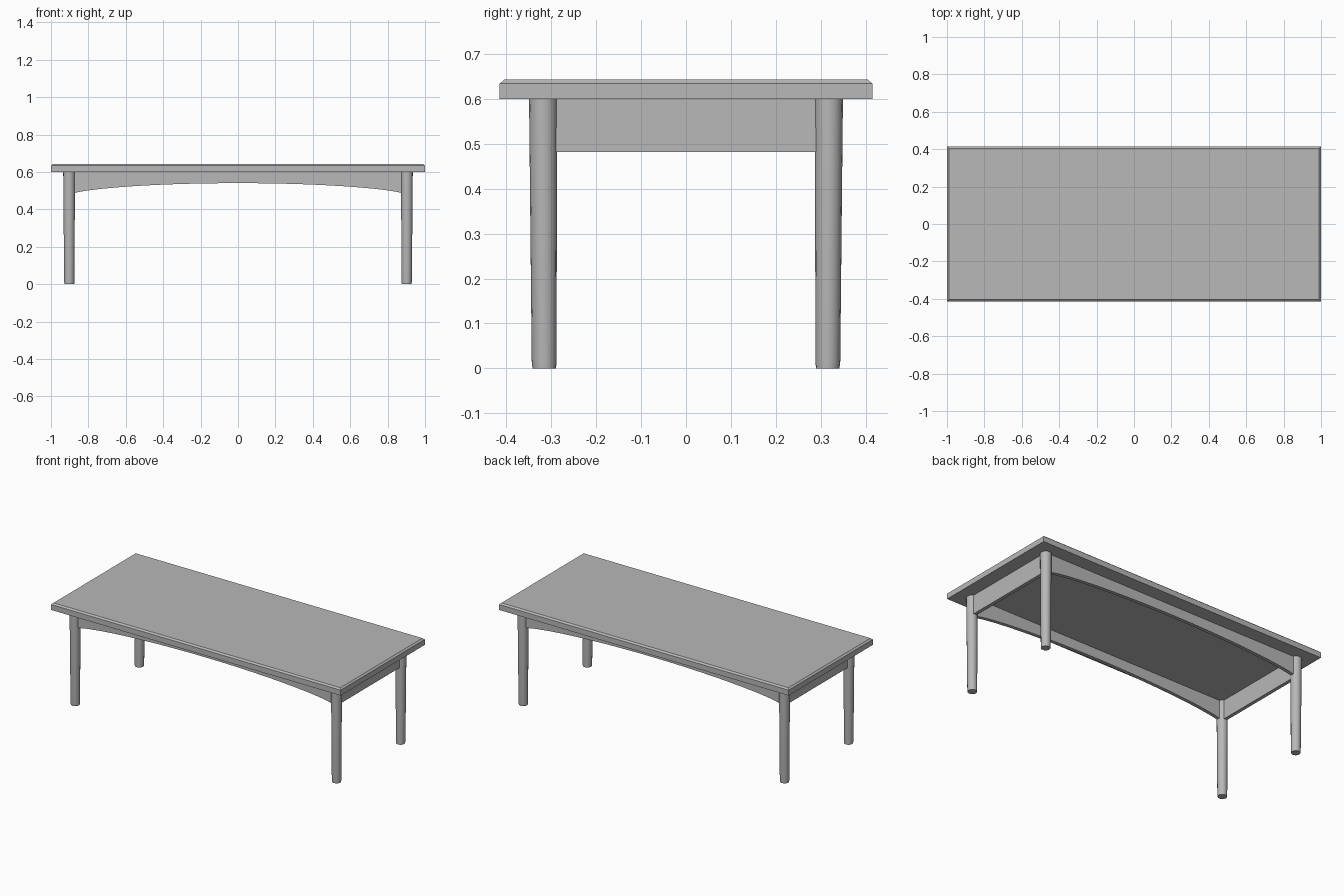
import bpy, bmesh, math

if "Cube" in bpy.data.objects:
    bpy.data.objects.remove(bpy.data.objects["Cube"])

grey = bpy.data.materials.new("mid_grey")
grey.diffuse_color = (.48, .48, .48, 1)
grey.use_nodes = True
grey.node_tree.nodes["Principled BSDF"].inputs["Base Color"].default_value = grey.diffuse_color

def finish(name, bm, smooth=False):
    bmesh.ops.recalc_face_normals(bm, faces=bm.faces)
    me = bpy.data.meshes.new(name)
    bm.to_mesh(me)
    bm.free()
    me.materials.append(grey)
    ob = bpy.data.objects.new(name, me)
    bpy.context.collection.objects.link(ob)
    if smooth:
        bpy.context.view_layer.objects.active = ob
        ob.select_set(True)
        bpy.ops.object.shade_smooth_by_angle(angle=math.radians(35))
        ob.select_set(False)
    return ob

def loft(bm, rings):
    """Skin a stack of closed rings and cap both ends."""
    vs = [[bm.verts.new(p) for p in r] for r in rings]
    n = len(vs[0])
    for a, b in zip(vs, vs[1:]):
        for i in range(n):
            bm.faces.new((a[i], a[(i + 1) % n], b[(i + 1) % n], b[i]))
    bm.faces.new(vs[0][::-1])
    bm.faces.new(vs[-1])

def circle(cx, cy, z, r, n=16):
    return [(cx + r * math.cos(2 * math.pi * i / n),
             cy + r * math.sin(2 * math.pi * i / n), z) for i in range(n)]

def rect(x, y, z):
    return [(-x, -y, z), (x, -y, z), (x, y, z), (-x, y, z)]

# Tabletop with chamfered upper edge
bm = bmesh.new()
loft(bm, [rect(1, .415, .6), rect(1, .415, .634), rect(.99, .405, .643)])
finish("tabletop", bm)

# Round tapered legs
for sx, xn in ((-1, "left"), (1, "right")):
    for sy, yn in ((-1, "front"), (1, "back")):
        bm = bmesh.new()
        loft(bm, [circle(sx * .902, sy * .3155, 0, .0262),
                  circle(sx * .902, sy * .316, .015, .0275),
                  circle(sx * .903, sy * .318, .6, .0315)])
        finish(f"{yn}_{xn}_leg", bm, True)

# Long aprons with arched lower edge
N = 32
arch = []
for i in range(N + 1):
    t = -math.cos(math.pi * i / N)
    arch.append((.885 * t, .482 + .058 * math.sqrt(max(0, 1 - t * t)) ** 1.3))
profile = arch + [(.885, .6), (-.885, .6)]
for sy, yn in ((-1, "front"), (1, "back")):
    bm = bmesh.new()
    loft(bm, [[(x, sy * y, z) for x, z in profile] for y in (.307, .329)])
    finish(f"{yn}_apron", bm)

# Straight side aprons
for sx, xn in ((-1, "left"), (1, "right")):
    bm = bmesh.new()
    loft(bm, [[(sx * x, y, z) for x, y in ((.892, -.295), (.914, -.295), (.914, .295), (.892, .295))]
              for z in (.482, .6)])
    finish(f"{xn}_apron", bm)
